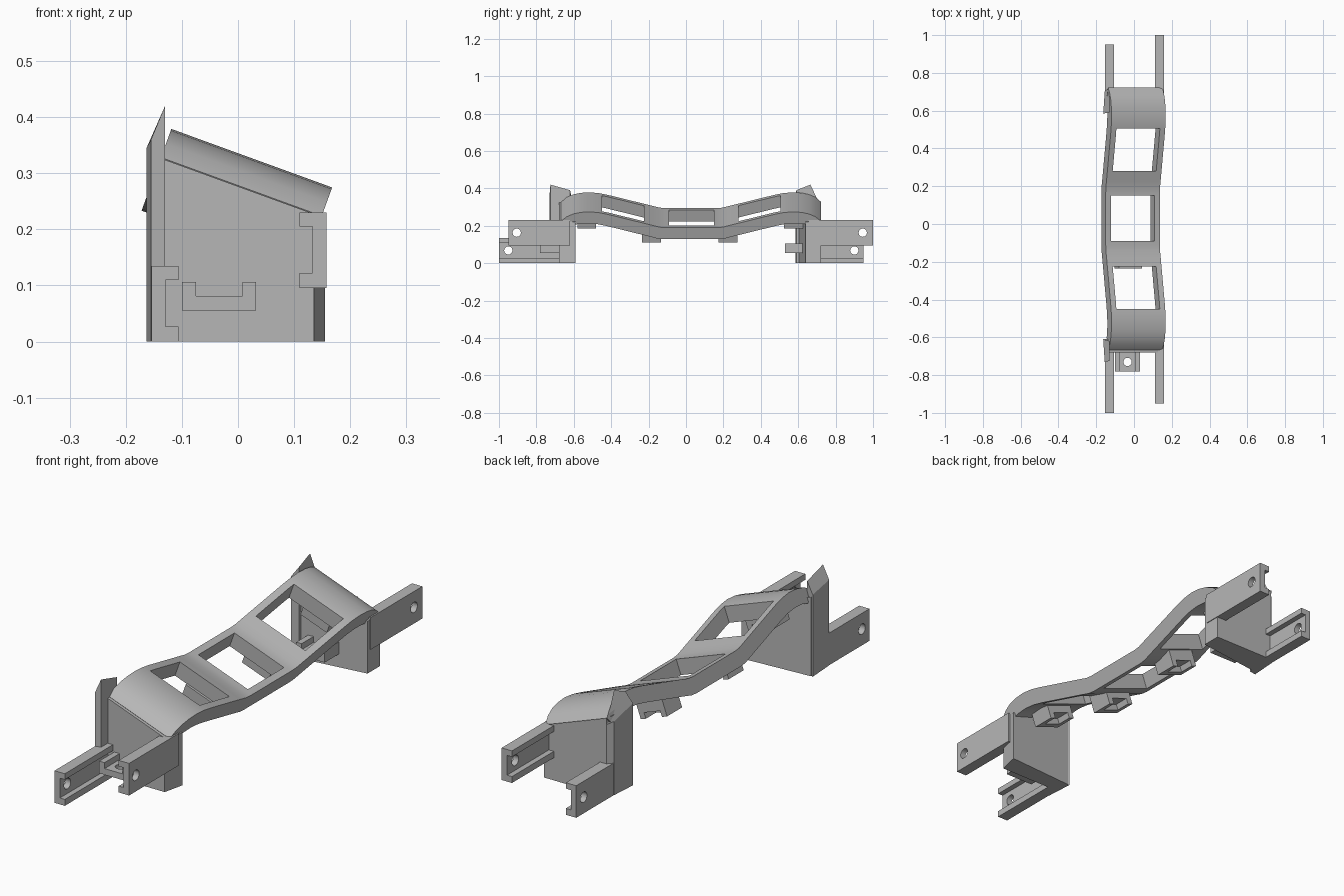
import bpy, bmesh, math
from mathutils import Vector

if "Cube" in bpy.data.objects:
    bpy.data.objects.remove(bpy.data.objects["Cube"])

grey = bpy.data.materials.new("plain grey")
grey.use_nodes = True
COLOUR = (0.47, 0.47, 0.47, 1)
grey.diffuse_color = COLOUR
grey.node_tree.nodes["Principled BSDF"].inputs["Base Color"].default_value = COLOUR


def loft(name, ring_a, ring_b):
    """Closed solid between two matching rings of points."""
    bm = bmesh.new()
    a = [bm.verts.new(p) for p in ring_a]
    b = [bm.verts.new(p) for p in ring_b]
    bm.faces.new(a)
    bm.faces.new(b)
    for i in range(len(a)):
        j = (i + 1) % len(a)
        bm.faces.new((a[i], a[j], b[j], b[i]))
    bmesh.ops.recalc_face_normals(bm, faces=bm.faces)
    mesh = bpy.data.meshes.new(name)
    bm.to_mesh(mesh)
    bm.free()
    mesh.materials.append(grey)
    obj = bpy.data.objects.new(name, mesh)
    bpy.context.collection.objects.link(obj)
    return obj


def along_y(name, section, y0, y1):
    return loft(name, [(x, y0, z) for x, z in section], [(x, y1, z) for x, z in section])


def cut(obj, cutter):
    cutter.hide_render = True
    mod = obj.modifiers.new("cut", "BOOLEAN")
    mod.operation, mod.solver, mod.object = "DIFFERENCE", "EXACT", cutter
    bpy.context.view_layer.objects.active = obj
    bpy.ops.object.modifier_apply(modifier=mod.name)
    bpy.data.objects.remove(cutter)


def smooth(obj):
    bpy.ops.object.select_all(action="DESELECT")
    obj.select_set(True)
    bpy.context.view_layer.objects.active = obj
    bpy.ops.object.shade_smooth_by_angle(angle=math.radians(30))


def drill(obj, centre, axis, radius=0.022, reach=0.06):
    u, v = (Vector((0, 1, 0)), Vector((0, 0, 1))) if axis == "x" else (Vector((1, 0, 0)), Vector((0, 1, 0)))
    n, c = u.cross(v) * reach, Vector(centre)
    ring = [c + radius * (u * math.cos(t) + v * math.sin(t))
            for t in (math.tau * i / 24 for i in range(24))]
    cut(obj, loft("drill", [p - n for p in ring], [p + n for p in ring]))
    smooth(obj)


# Tilted frame of the bridge: w runs across it, n points out of its top
TILT = math.radians(20)
W = Vector((math.cos(TILT), 0, -math.sin(TILT)))
N = Vector((math.sin(TILT), 0, math.cos(TILT)))
EDGE = Vector((0.137, 0, 0.19))
WIDTH, THICK, MID = 0.305, 0.065, 0.027


def at(w, y, n):
    return EDGE + W * w + N * n + Vector((0, y, 0))


def tilted_box(name, w, y, n):
    def ring(d):
        return [at(a, b, d) for a, b in ((w[0], y[0]), (w[1], y[0]), (w[1], y[1]), (w[0], y[1]))]
    return loft(name, ring(n[0]), ring(n[1]))


# Wavy bridge with three windows
half_top = [(0.14, 0), (0.17, 0.003), (0.21, 0.014), (0.44, 0.074), (0.49, 0.085),
            (0.54, 0.09), (0.59, 0.087), (0.63, 0.078), (0.665, 0.062), (0.695, 0.036)]
half_low = [(0.67, 0.0), (0.645, 0.022)] + [(y, n - THICK) for y, n in half_top[7:8]] \
    + [(y + 0.01, n - THICK) for y, n in reversed(half_top[:7])]
half = half_top + half_low
loop = half + [(-y, n) for y, n in reversed(half)]
bridge = loft("bridge", [at(0, MID + y, n) for y, n in loop],
              [at(-WIDTH, MID + y, n) for y, n in loop])
for y0, y1 in ((-0.45, -0.225), (-0.09, 0.15), (0.28, 0.505)):
    cut(bridge, tilted_box("window", (-WIDTH + 0.03, -0.03), (y0, y1), (-0.2, 0.3)))
smooth(bridge)


# End walls with tops sloping under the bridge
def wall_top(x):
    return 0.222 - (x - 0.15) * math.tan(TILT)


def wall(name, plan):
    return loft(name, [(x, y, 0) for x, y in plan], [(x, y, wall_top(x)) for x, y in plan])


wall("front_wall", [(-0.153, -0.68), (0.135, -0.68), (0.155, -0.59), (-0.155, -0.61)])
wall("back_wall", [(-0.155, 0.6), (0.155, 0.64), (0.155, 0.722), (-0.135, 0.722)])


# Pointed fins rising on one side
def fin(name, corners):
    loft(name, [(x, y, 0) for x, y, z in corners], corners)


fin("front_fin", [(-0.163, -0.61, 0.345), (-0.155, -0.73, 0.36),
                  (-0.13, -0.725, 0.42), (-0.13, -0.62, 0.39)])
fin("back_fin", [(-0.163, 0.585, 0.345), (-0.13, 0.59, 0.39),
                 (-0.13, 0.665, 0.42), (-0.135, 0.722, 0.3), (-0.155, 0.7, 0.31)])


# Connector rails with a C section
def c_section(back, opening, z0):
    mid, lip, top = back + opening * 0.025, back + opening * 0.048, z0 + 0.135
    return [(back, z0), (lip, z0), (lip, z0 + 0.027), (mid, z0 + 0.027),
            (mid, top - 0.025), (lip, top - 0.025), (lip, top), (back, top)]


low, high = c_section(-0.154, 1, 0), c_section(0.158, -1, 0.095)
for name, section, y0, y1, hole in (
        ("front_low_rail", low, -1, -0.66, (-0.14, -0.95, 0.068)),
        ("back_low_rail", low, 0.68, 0.95, (-0.14, 0.9, 0.068)),
        ("front_high_rail", high, -0.95, -0.62, (0.145, -0.905, 0.163)),
        ("back_high_rail", high, 0.655, 1, (0.145, 0.945, 0.163))):
    drill(along_y(name, section, y0, y1), hole, "x")

# Short U brackets on the walls
u_section = [(-0.1, 0.055), (0.032, 0.055), (0.032, 0.106), (0.008, 0.106),
             (0.008, 0.081), (-0.075, 0.081), (-0.075, 0.106), (-0.1, 0.106)]
for name, y0, y1 in (("front_bracket", -0.78, -0.67), ("back_bracket", 0.53, 0.64)):
    bracket = along_y(name, u_section, y0, y1)
    drill(bracket, (-0.034, y0 + 0.05, 0.07), "z")

# Grooved clips hanging under the crossbars
for name, y, n in (("front_outer_clip", -0.53, 0.085), ("front_inner_clip", -0.185, 0.005),
                   ("back_inner_clip", 0.225, 0.005), ("back_outer_clip", 0.575, 0.085)):
    low_n = n - THICK - 0.055
    clip = tilted_box(name, (-0.215, -0.085), (y - 0.05, y + 0.05), (low_n, n - THICK + 0.02))
    cut(clip, tilted_box("groove", (-0.19, -0.11), (y - 0.015, y + 0.06), (low_n - 0.01, low_n + 0.025)))
